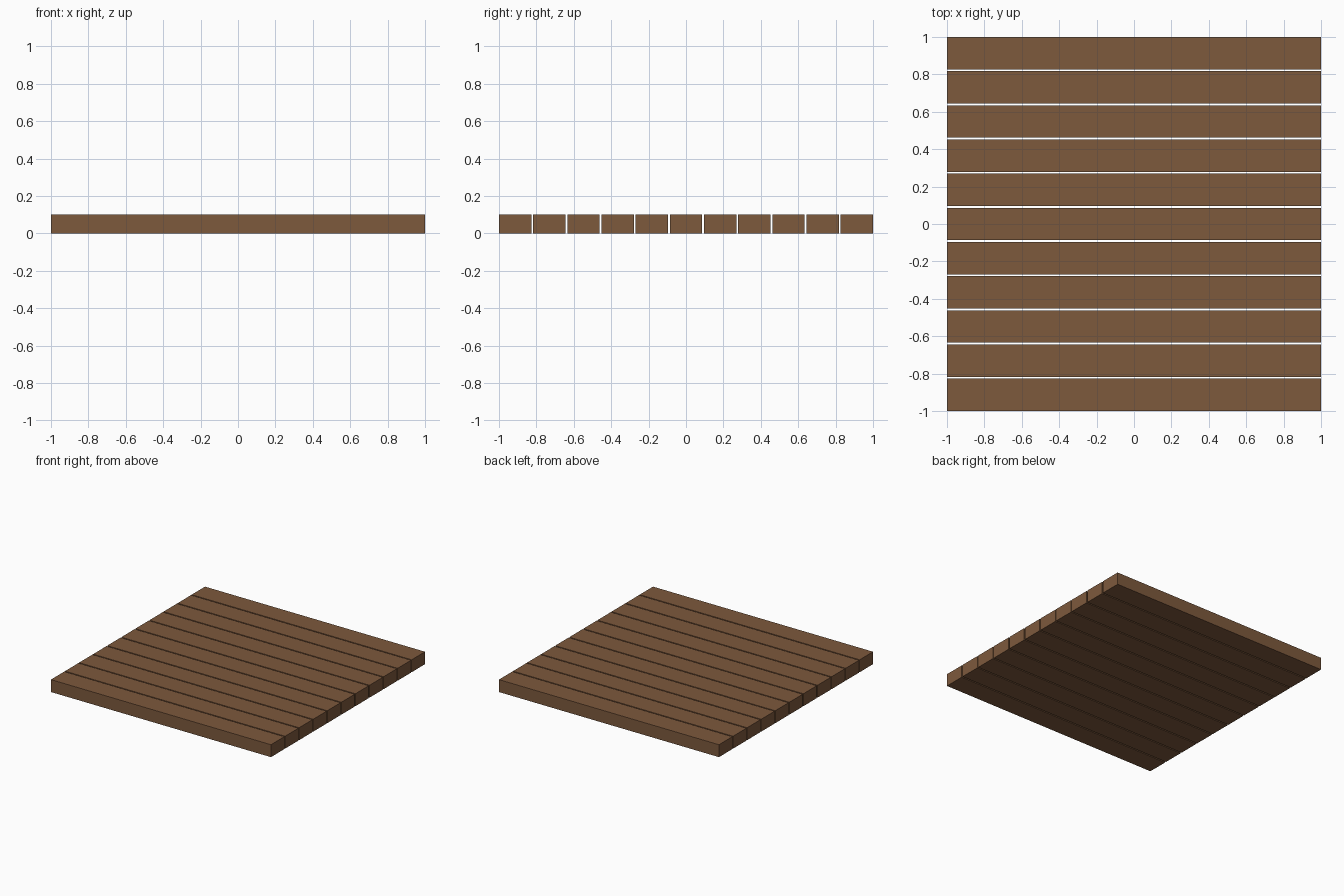
import bpy

if "Cube" in bpy.data.objects:
    bpy.data.objects.remove(bpy.data.objects["Cube"])

COUNT, GAP, LENGTH, THICK = 11, 0.01, 2.0, 0.102
WIDTH = (2.0 - GAP * (COUNT - 1)) / COUNT

wood = bpy.data.materials.new("brown_wood")
wood.diffuse_color = (0.205, 0.1, 0.046, 1)
wood.use_nodes = True
wood.node_tree.nodes["Principled BSDF"].inputs["Base Color"].default_value = wood.diffuse_color

# Row of parallel planks with narrow open gaps
for i in range(COUNT):
    y = -1 + WIDTH / 2 + i * (WIDTH + GAP)
    bpy.ops.mesh.primitive_cube_add(size=1, location=(0, y, THICK / 2))
    plank = bpy.context.object
    plank.name = f"plank_{i + 1}"
    plank.scale = (LENGTH, WIDTH, THICK)
    plank.data.materials.append(wood)
